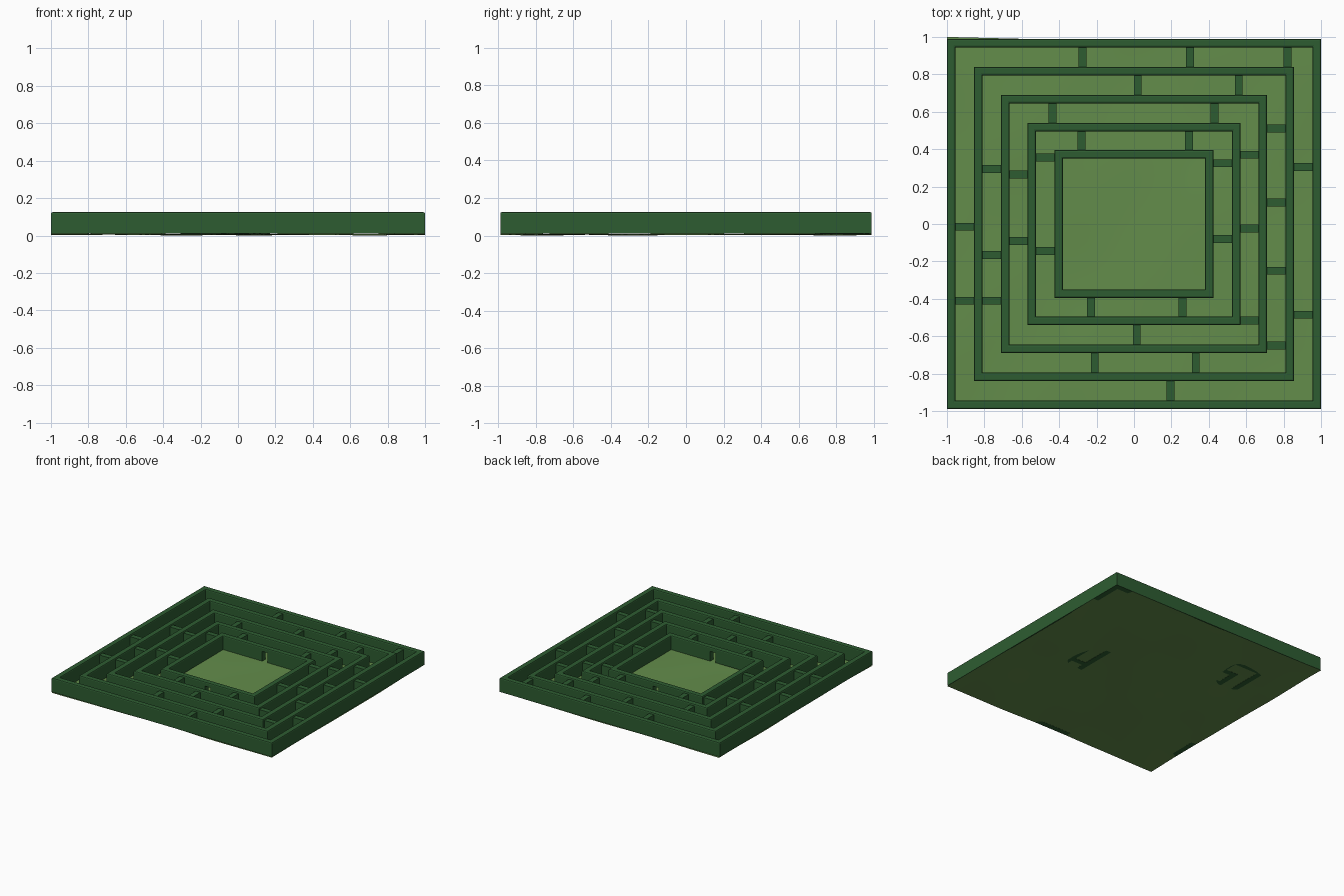
import bpy, bmesh, math
from mathutils import Matrix, Vector

if "Cube" in bpy.data.objects:
    bpy.data.objects.remove(bpy.data.objects["Cube"])


def material(name, color):
    m = bpy.data.materials.new(name)
    m.diffuse_color = (*color, 1)
    m.use_nodes = True
    m.node_tree.nodes["Principled BSDF"].inputs["Base Color"].default_value = m.diffuse_color
    return m


HEDGE = material("hedge_green", (0.027, 0.108, 0.031))
GRASS = material("grass_green", (0.125, 0.265, 0.07))
BASE, TOP, THICK = 0.01, 0.125, 0.045
RINGS = [(1.0, 0.99), (0.855, 0.84), (0.71, 0.69), (0.57, 0.54), (0.425, 0.395)]


def add_object(name, bm, mat):
    bmesh.ops.recalc_face_normals(bm, faces=bm.faces)
    me = bpy.data.meshes.new(name)
    bm.to_mesh(me)
    bm.free()
    ob = bpy.data.objects.new(name, me)
    bpy.context.collection.objects.link(ob)
    if mat:
        me.materials.append(mat)
    return ob


def add_box(bm, x0, x1, y0, y1, z0, z1):
    size = Matrix.Diagonal((x1 - x0, y1 - y0, z1 - z0, 1))
    mid = Matrix.Translation(((x0 + x1) / 2, (y0 + y1) / 2, (z0 + z1) / 2))
    bmesh.ops.create_cube(bm, size=1, matrix=mid @ size)


# concentric hedge walls with softened top edges
def hedge_ring(name, hx, hy):
    bm = bmesh.new()
    corners = [(-1, -1), (1, -1), (1, 1), (-1, 1)]
    loops = []
    for inset, z in ((0, BASE), (0, TOP), (THICK, TOP), (THICK, BASE)):
        loops.append([bm.verts.new((sx * (hx - inset), sy * (hy - inset), z)) for sx, sy in corners])
    for k in range(4):
        a, b = loops[k], loops[(k + 1) % 4]
        for i in range(4):
            j = (i + 1) % 4
            bm.faces.new((a[i], a[j], b[j], b[i]))
    tops = [e for e in bm.edges if all(abs(v.co.z - TOP) < 1e-5 for v in e.verts)
            and len({tuple(v.co) for v in e.verts} & {tuple(v.co) for v in loops[1]}) != 1]
    bmesh.ops.bevel(bm, geom=tops, offset=0.009, segments=2, profile=0.5, affect='EDGES')
    return add_object(name, bm, HEDGE)


rings = [hedge_ring(f"hedge_ring_{i + 1}", hx, hy) for i, (hx, hy) in enumerate(RINGS)]

# narrow doorway through the front and back of the innermost hedge
bm = bmesh.new()
for y in (-0.37, 0.37):
    add_box(bm, -0.025, 0.025, y - 0.08, y + 0.08, -0.05, 0.09)
cutter = add_object("doorway_cutter", bm, None)
cutter.hide_render = True
cutter.display_type = 'WIRE'
mod = rings[4].modifiers.new("doorways", 'BOOLEAN')
mod.operation, mod.object, mod.solver = 'DIFFERENCE', cutter, 'EXACT'

# dividing hedges across each path: positions on back, front, right, left sides
DIVIDERS = [
    ((-0.275, 0.30, 0.82), (0.195,), (0.305, -0.485), (-0.015, -0.41)),
    ((0.02, 0.56), (-0.21, 0.33), (0.51, 0.115, -0.25, -0.65), (0.295, -0.165, -0.41)),
    ((-0.435, 0.43), (0.015,), (0.37, -0.025, -0.515), (0.265, -0.09)),
    ((-0.28, 0.295), (-0.23, 0.26), (0.325, -0.08), (0.355, -0.145)),
]
W, DIV_TOP = 0.021, 0.11
for i, sides in enumerate(DIVIDERS):
    bm = bmesh.new()
    ox, oy = RINGS[i][0] - THICK * 0.7, RINGS[i][1] - THICK * 0.7
    ix, iy = RINGS[i + 1][0] - THICK * 0.3, RINGS[i + 1][1] - THICK * 0.3
    for x in sides[0]:
        add_box(bm, x - W, x + W, iy, oy, BASE, DIV_TOP)
    for x in sides[1]:
        add_box(bm, x - W, x + W, -oy, -iy, BASE, DIV_TOP)
    for y in sides[2]:
        add_box(bm, ix, ox, y - W, y + W, BASE, DIV_TOP)
    for y in sides[3]:
        add_box(bm, -ox, -ix, y - W, y + W, BASE, DIV_TOP)
    add_object(f"path_dividers_{i + 1}", bm, HEDGE)

# gently uneven lawn sheet, poking out slightly at the back left corner
bm = bmesh.new()
bmesh.ops.create_grid(bm, x_segments=40, y_segments=40, size=1)
for v in bm.verts:
    x, y = v.co.x, v.co.y
    reach = 0.99 + 0.01 * max(0, -x - 0.6) / 0.4 * (y > 0)
    wave = math.sin(4.1 * x + 1.3 * y) * math.cos(3.7 * y - 0.9 * x + 0.6)
    wave += 0.4 * math.sin(9 * x - 2) * math.sin(8 * y + 1)
    v.co = Vector((x, y * reach, 0.0065 + 0.0046 * wave))
low = min(v.co.z for v in bm.verts)
for v in bm.verts:
    v.co.z -= low
lawn = add_object("lawn", bm, GRASS)
for p in lawn.data.polygons:
    p.use_smooth = True
